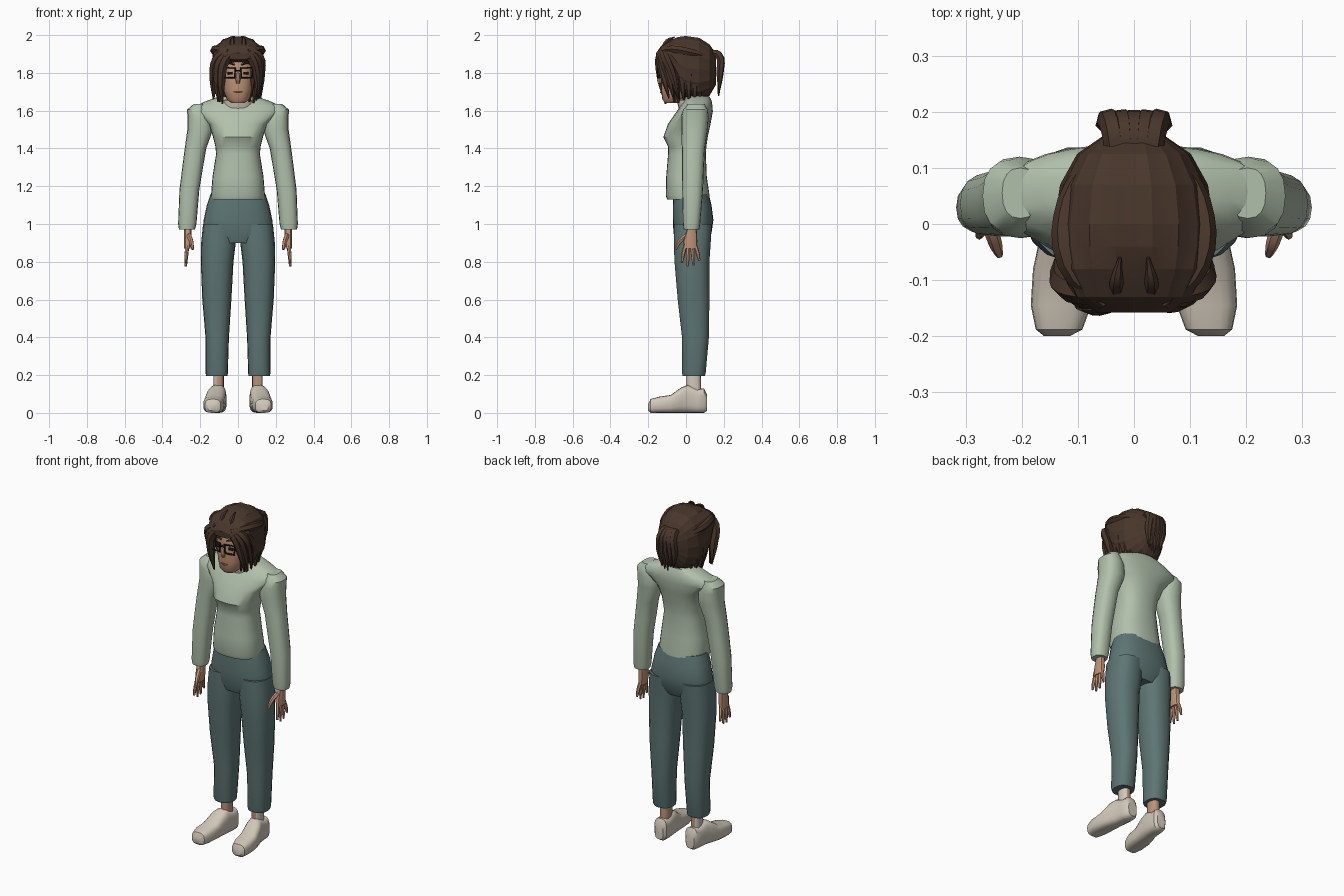
import bpy, bmesh, math, random
from mathutils import Vector

random.seed(4)
cube = bpy.data.objects.get("Cube")
if cube:
    bpy.data.objects.remove(cube, do_unlink=True)


def material(name, r, g, b):
    mat = bpy.data.materials.new(name)
    mat.use_nodes = True
    mat.diffuse_color = (r, g, b, 1)
    shader = mat.node_tree.nodes["Principled BSDF"]
    shader.inputs["Base Color"].default_value = (r, g, b, 1)
    shader.inputs["Roughness"].default_value = 0.8
    return mat


SAGE = material("sage knit", .44, .53, .41)
TEAL = material("teal cloth", .11, .18, .175)
HAIR = material("brown hair", .065, .037, .024)
SKIN = material("warm skin", .52, .29, .18)
CREAM = material("cream", .64, .58, .49)
DARK = material("dark frame", .015, .013, .012)
LIP = material("lip", .36, .14, .1)


def finish(obj, mat, angle=35):
    if not obj.data.materials:
        obj.data.materials.append(mat)
    bpy.ops.object.select_all(action='DESELECT')
    obj.select_set(True)
    bpy.context.view_layer.objects.active = obj
    if obj.type == 'CURVE':
        bpy.ops.object.convert(target='MESH')
    bpy.ops.object.shade_smooth_by_angle(angle=math.radians(angle))
    return obj


def loft(name, rings, mat, axis='z', side=1, n=20, power=2.4, ridge=0, angle=35):
    """Skin rounded rings given as (x min, x max, other min, other max, position)."""
    bm = bmesh.new()
    loops = []
    for x0, x1, v0, v1, t in rings:
        loop = []
        for i in range(n):
            a = math.tau * i / n
            k = 1 + ridge * (-1) ** i
            c, s = math.cos(a), math.sin(a)
            c = math.copysign(abs(c) ** (2 / power), c) * k
            s = math.copysign(abs(s) ** (2 / power), s) * k
            x = side * ((x0 + x1) / 2 + c * (x1 - x0) / 2)
            v = (v0 + v1) / 2 + s * (v1 - v0) / 2
            loop.append(bm.verts.new((x, v, t) if axis == 'z' else (x, t, v)))
        loops.append(loop)
    for low, high in zip(loops, loops[1:]):
        for i in range(n):
            j = (i + 1) % n
            bm.faces.new((low[i], low[j], high[j], high[i]))
    bm.faces.new(loops[0])
    bm.faces.new(loops[-1])
    bmesh.ops.recalc_face_normals(bm, faces=bm.faces)
    mesh = bpy.data.meshes.new(name)
    bm.to_mesh(mesh)
    bm.free()
    obj = bpy.data.objects.new(name, mesh)
    bpy.context.collection.objects.link(obj)
    return finish(obj, mat, angle)


def centred(rings):
    """Expand (half width, min, max, position) to full rings."""
    return [(-w, w, a, b, t) for w, a, b, t in rings]


def strand(name, points, radii, mat, closed=False, smooth=True):
    """Tapered tube through the points."""
    curve = bpy.data.curves.new(name, 'CURVE')
    curve.dimensions = '3D'
    curve.bevel_depth = 1
    curve.bevel_resolution = 1
    curve.resolution_u = 4
    curve.use_fill_caps = True
    spline = curve.splines.new('BEZIER' if smooth else 'POLY')
    knots = spline.bezier_points if smooth else spline.points
    knots.add(len(points) - 1)
    for knot, p, r in zip(knots, points, radii):
        knot.co = p if smooth else (*p, 1)
        knot.radius = r
        if smooth:
            knot.handle_left_type = knot.handle_right_type = 'AUTO'
    spline.use_cyclic_u = closed
    obj = bpy.data.objects.new(name, curve)
    bpy.context.collection.objects.link(obj)
    return finish(obj, mat)


# Sweater body with the bust step and wide shoulder yoke
loft("sweater_body", centred([
    (.14, -.1, .125, 1.13), (.143, -.107, .125, 1.15), (.135, -.105, .11, 1.25),
    (.116, -.095, .105, 1.37), (.12, -.095, .108, 1.41), (.132, -.12, .115, 1.46),
    (.155, -.095, .13, 1.53), (.235, -.05, .142, 1.595), (.225, -.03, .14, 1.625),
    (.17, -.012, .136, 1.65), (.1, -.005, .125, 1.675), (.06, .01, .1, 1.68)]),
    SAGE, n=28)
loft("collar", centred([(.085, -.035, .1, 1.6), (.078, -.05, .095, 1.655),
                        (.06, -.035, .09, 1.665)]), CREAM)

# Trouser seat
loft("trouser_seat", centred([
    (.135, -.05, .11, .9), (.185, -.066, .135, .95), (.182, -.07, .145, 1.02),
    (.165, -.07, .135, 1.1), (.145, -.065, .12, 1.16)]), TEAL, n=24)

for side, tag in ((1, "left"), (-1, "right")):
    # Sleeve
    loft(tag + "_sleeve", [
        (.228, .312, -.012, .07, .97), (.22, .317, -.016, .075, 1.0),
        (.205, .31, -.02, .09, 1.18), (.185, .295, -.022, .095, 1.3),
        (.168, .282, -.022, .1, 1.4), (.132, .268, -.025, .115, 1.5),
        (.14, .268, -.025, .12, 1.57), (.16, .27, -.015, .115, 1.605),
        (.17, .235, .01, .1, 1.635)], SAGE, side=side, n=16)
    # Trouser leg
    loft(tag + "_trouser_leg", [
        (.055, .168, -.018, .1, .195), (.054, .172, -.022, .105, .21),
        (.048, .172, -.022, .122, .4), (.035, .189, -.045, .125, .6),
        (.024, .197, -.062, .125, .8), (.012, .195, -.066, .132, .9),
        (.01, .185, -.066, .138, 1.0)], TEAL, side=side, n=18)
    # Ankle, with a sock panel on the outward faces
    ankle = loft(tag + "_ankle", [(.075, .13, .005, .08, .08),
                                  (.075, .13, .002, .078, .22)], SKIN, side=side, n=16)
    ankle.data.materials.append(CREAM)
    for face in ankle.data.polygons:
        face.material_index = int(face.normal.x * side > .3)
    # Shoe
    loft(tag + "_shoe", [
        (.115, .16, .012, .045, -.2), (.092, .175, 0, .073, -.188),
        (.076, .184, 0, .085, -.145), (.07, .18, 0, .095, -.08),
        (.065, .168, 0, .135, -.025), (.062, .155, 0, .148, .01),
        (.06, .148, 0, .125, .06), (.062, .143, 0, .13, .095),
        (.075, .13, .01, .1, .11)], CREAM, axis='y', side=side, n=20, power=3)
    # Hand
    loft(tag + "_palm", [(.252, .286, -.012, .058, .87), (.245, .286, -.014, .06, .91),
                         (.245, .286, .008, .056, .98)], SKIN, side=side, n=12)
    for i, length in enumerate((.085, .105, .1, .075)):
        y = -.004 + i * .018
        spread = (i - 1.4) * .013
        strand(f"{tag}_finger_{i}", [
            (side * .268, y, .885), (side * .274, y + spread * .6, .88 - length / 2),
            (side * .276, y + spread, .88 - length)], (.011, .01, .006), SKIN)
    strand(tag + "_thumb", [(side * .26, .005, .94), (side * .247, -.035, .905),
                            (side * .24, -.055, .865)], (.014, .012, .007), SKIN)

# Head and neck
loft("neck", centred([(.055, -.025, .08, 1.6), (.05, -.03, .08, 1.75)]), SKIN)
loft("head", centred([
    (.035, -.112, -.04, 1.64), (.06, -.125, .0, 1.66), (.077, -.132, .06, 1.71),
    (.086, -.133, .1, 1.77), (.092, -.13, .12, 1.83), (.092, -.125, .12, 1.89),
    (.06, -.08, .08, 1.95)]), SKIN, n=24)
strand("nose", [(0, -.13, 1.8), (0, -.143, 1.765), (0, -.138, 1.745)],
       (.007, .013, .009), SKIN)
strand("mouth", [(-.024, -.127, 1.7), (0, -.133, 1.697), (.024, -.127, 1.7)],
       (.002, .005, .002), LIP)

# Eyes, brows and glasses
for s, tag in ((1, "left"), (-1, "right")):
    strand(tag + "_eye", [(s * .03, -.131, 1.798), (s * .055, -.126, 1.798)],
           (.008, .008), DARK, smooth=False)
    strand(tag + "_brow", [(s * .018, -.133, 1.843), (s * .045, -.13, 1.852),
                           (s * .072, -.115, 1.845)], (.005, .006, .003), HAIR)
    frame = [(s * x, y, z) for x, y, z in (
        (.014, -.148, 1.825), (.078, -.14, 1.828), (.073, -.14, 1.775), (.018, -.148, 1.775))]
    strand(tag + "_lens_frame", frame, [.0055] * 4, DARK, closed=True, smooth=False)
    strand(tag + "_temple", [frame[1], (s * .098, -.06, 1.825), (s * .098, .02, 1.815)],
           [.005] * 3, DARK, smooth=False)
strand("glasses_bridge", [(-.015, -.148, 1.812), (.015, -.148, 1.812)],
       [.005] * 2, DARK, smooth=False)

# Swept-back hair mass with ridges from brow to crown
loft("hair_cap", centred([
    (.065, 1.87, 1.905, -.158), (.105, 1.86, 1.945, -.13), (.13, 1.82, 1.975, -.08),
    (.138, 1.71, 1.99, -.04), (.14, 1.66, 1.995, .0), (.13, 1.65, 1.985, .07),
    (.1, 1.68, 1.95, .125), (.05, 1.74, 1.9, .16)]),
    HAIR, axis='y', n=36, ridge=.014, angle=12)

# Hanging locks around the sides and back
count = 17
for i in range(count):
    a = math.radians(-52 + 284 * i / (count - 1))
    c, s = math.cos(a), math.sin(a)
    tip = 1.635 + random.uniform(0, .05)
    strand(f"hair_lock_{i}", [(.1 * c, .01 + .11 * s, 1.91),
                              (.112 * c, .01 + .112 * s, 1.79),
                              (.1 * c, .015 + .095 * s, tip)], (.022, .028, .005), HAIR)

# Curtain locks parted over the forehead
for i in range(3):
    back = i * .024
    strand(f"right_curtain_{i}", [
        (-.005 - back, -.125, 1.92), (-.065 - back, -.138 + back / 2, 1.87),
        (-.088 - back * .8, -.128 + back, 1.76), (-.082 - back, -.108 + back, 1.635 + back / 2)],
        (.02, .026, .024, .004), HAIR)
    strand(f"left_curtain_{i}", [
        (.01 + back, -.125, 1.92), (.065 + back, -.135 + back / 2, 1.885),
        (.098 + back * .5, -.12 + back, 1.79), (.105 + back * .3, -.09 + back, 1.665)],
        (.02, .024, .021, .004), HAIR)

# Loose tufts and swept bands on top
for s in (-1, 1):
    strand("front_tuft", [(s * .03, -.12, 1.93), (s * .031, -.1, 1.968),
                          (s * .025, -.06, 1.99)], (.014, .012, .003), HAIR)
    strand("side_band", [(s * .05, -.14, 1.91), (s * .115, -.07, 1.925),
                         (s * .115, .04, 1.905), (s * .06, .13, 1.88)],
           (.016, .022, .022, .012), HAIR)

# Short ponytail
for i in range(5):
    x = (i - 2) * .019
    strand(f"ponytail_{i}", [(x * .8, .12, 1.905), (x, .172, 1.895), (x * 1.3, .18, 1.8),
                             (x, .172, 1.67 + random.uniform(0, .04))],
           (.02, .022, .02, .004), HAIR)
